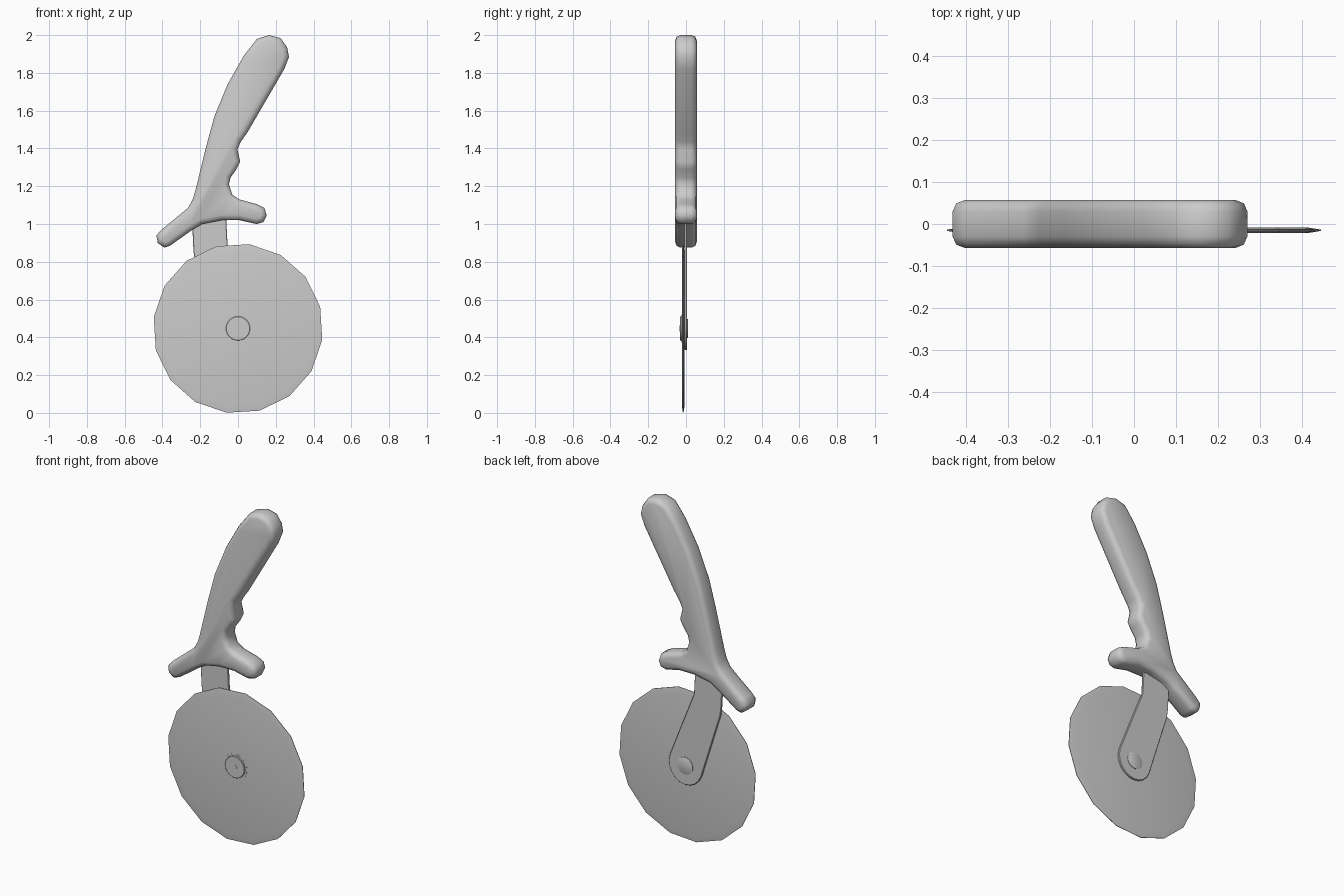
import bpy, bmesh, math

if "Cube" in bpy.data.objects:
    bpy.data.objects.remove(bpy.data.objects["Cube"])

HUB_Z = 0.447


def plate(name, pts, y0, y1, bevel=0.0, segs=1, angle=30):
    """Extrude an (x, z) outline from y0 to y1 and round the rims of both caps."""
    bm = bmesh.new()
    front = bm.faces.new([bm.verts.new((x, y0, z)) for x, z in pts])
    ext = bmesh.ops.extrude_face_region(bm, geom=[front], use_keep_orig=True)["geom"]
    back = [g for g in ext if isinstance(g, bmesh.types.BMFace)][0]
    bmesh.ops.translate(bm, vec=(0, y1 - y0, 0),
                        verts=[g for g in ext if isinstance(g, bmesh.types.BMVert)])
    bmesh.ops.recalc_face_normals(bm, faces=bm.faces)
    if bevel:
        rims = list(front.edges) + list(back.edges)
        bmesh.ops.bevel(bm, geom=rims, offset=bevel, segments=segs, profile=0.5,
                        affect='EDGES', clamp_overlap=True)
    return finish(name, bm, angle)


def lathe(name, rings, sides, start=0.0, angle=30):
    """Stack (radius, y) rings around the hub axis and cap the ends."""
    bm = bmesh.new()
    loops = []
    for r, y in rings:
        loops.append([bm.verts.new((r * math.cos(start + math.tau * i / sides), y,
                                    HUB_Z + r * math.sin(start + math.tau * i / sides)))
                      for i in range(sides)])
    for a, b in zip(loops, loops[1:]):
        for i in range(sides):
            j = (i + 1) % sides
            bm.faces.new((a[i], a[j], b[j], b[i]))
    bm.faces.new(loops[0])
    bm.faces.new(loops[-1])
    bmesh.ops.recalc_face_normals(bm, faces=bm.faces)
    return finish(name, bm, angle)


def finish(name, bm, angle):
    me = bpy.data.meshes.new(name)
    bm.to_mesh(me)
    bm.free()
    ob = bpy.data.objects.new(name, me)
    bpy.context.collection.objects.link(ob)
    bpy.ops.object.select_all(action='DESELECT')
    ob.select_set(True)
    bpy.context.view_layer.objects.active = ob
    bpy.ops.object.shade_smooth_by_angle(angle=math.radians(angle))
    return ob


# Handle with finger grooves and two-sided guard
handle = [
    (.10, 1.98), (.165, 2.0), (.225, 1.985), (.26, 1.935), (.27, 1.885), (.245, 1.82),
    (.05, 1.485), (.015, 1.435), (-.003, 1.395), (.012, 1.33), (-.008, 1.29),
    (-.04, 1.245), (-.048, 1.21), (-.03, 1.155), (.008, 1.13), (.10, 1.105),
    (.14, 1.085), (.152, 1.045), (.135, 1.01), (.098, 1.0), (.008, 1.02),
    (-.087, 1.02), (-.19, 1.0), (-.24, .97), (-.36, .885), (-.39, .875),
    (-.425, .90), (-.432, .94), (-.405, .97), (-.265, 1.085), (-.24, 1.13),
    (-.225, 1.18), (-.17, 1.405), (-.125, 1.57), (-.055, 1.74), (.03, 1.89)]
plate("handle", handle, -.057, .057, bevel=.027, segs=2, angle=60)

# Bent metal arm behind the blade, rounded at the hub
arm = [(-.065, 1.08), (-.06, .98), (-.055, .885)]
for i in range(11):
    a = math.radians(20 - 18 * i)
    arm.append((.11 * math.cos(a), HUB_Z + .115 * math.sin(a)))
arm += [(-.213, .755), (-.228, .80), (-.236, .86), (-.24, .95), (-.24, 1.08)]
plate("arm", arm, -.007, .006, bevel=.003)

# Sixteen-sided cutting wheel with a sharpened rim
lathe("cutting_wheel", [(.415, -.022), (.45, -.0165), (.45, -.0135), (.415, -.008)],
      16, math.radians(-7.7))

# Hub washers, rivet and pin
lathe("front_washer", [(.062, -.032), (.064, -.03), (.064, -.018)], 24)
lathe("washer_base", [(.075, -.0228), (.075, -.018)], 24)
lathe("hub_pin", [(.015, -.034), (.015, -.02)], 12)
lathe("back_rivet", [(.05, .004), (.05, .009), (.046, .011)], 24)
